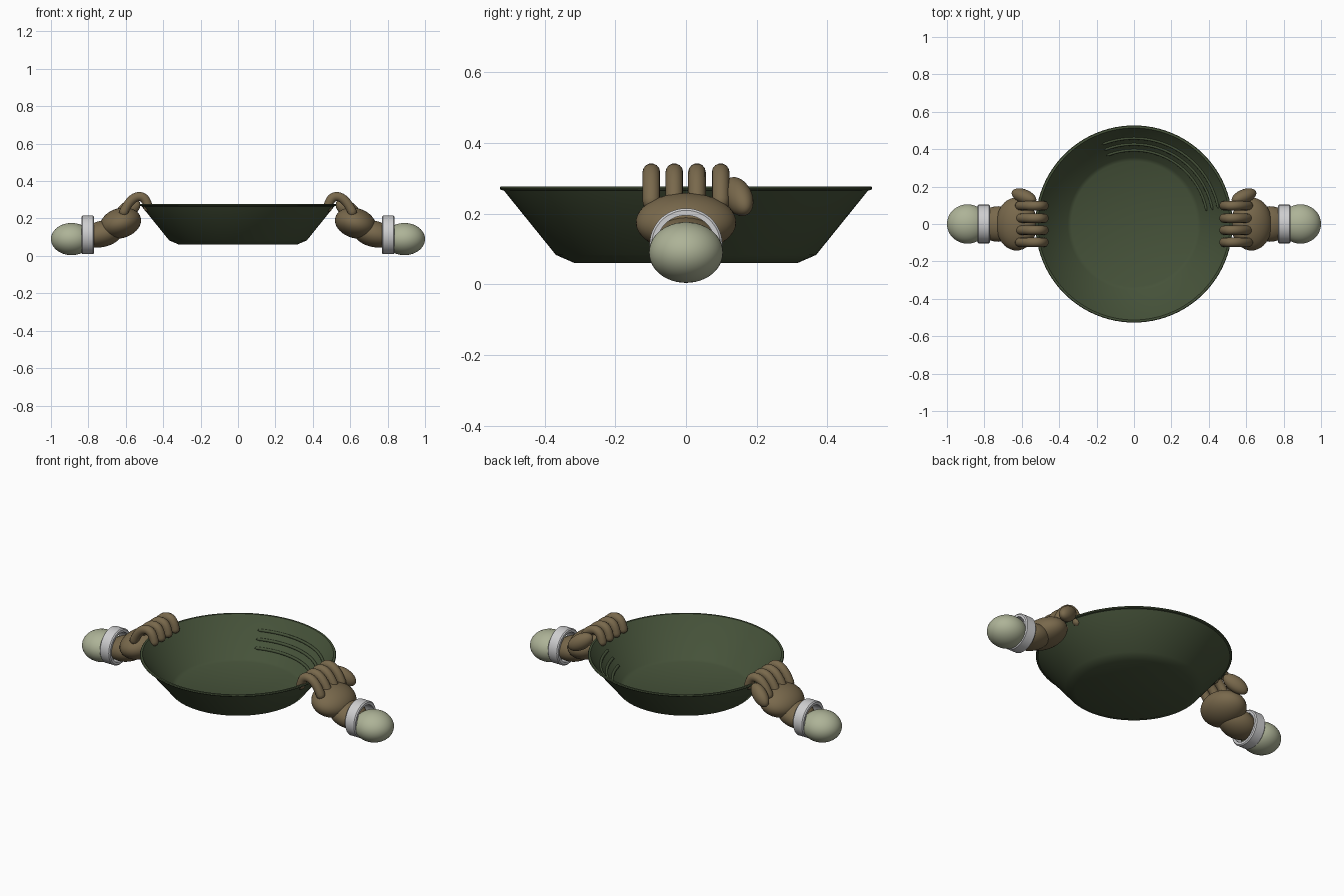
import bpy
import bmesh
from math import cos, sin, pi, radians, sqrt
from mathutils import Vector
from mathutils.geometry import interpolate_bezier

cube = bpy.data.objects.get("Cube")
if cube:
    bpy.data.objects.remove(cube)


def material(name, rgb):
    m = bpy.data.materials.new(name)
    m.use_nodes = True
    m.diffuse_color = (*rgb, 1)
    m.node_tree.nodes["Principled BSDF"].inputs["Base Color"].default_value = (*rgb, 1)
    return m


GREEN = material("dark_green", (0.06, 0.084, 0.041))
BROWN = material("glove_brown", (0.19, 0.14, 0.072))
SLEEVE = material("pale_sage", (0.42, 0.45, 0.31))
CUFF = material("cuff_white", (0.62, 0.62, 0.63))


def finish(obj, mat, angle=35):
    obj.data.materials.append(mat)
    bpy.ops.object.select_all(action="DESELECT")
    obj.select_set(True)
    bpy.context.view_layer.objects.active = obj
    bpy.ops.object.shade_smooth_by_angle(angle=radians(angle))
    return obj


def lathe(name, profile, mat, steps=96, closed=False):
    """Spin a (radius, height) profile around z."""
    bm = bmesh.new()
    verts = [bm.verts.new((r, 0, z)) for r, z in profile]
    pairs = list(zip(verts, verts[1:]))
    if closed:
        pairs.append((verts[-1], verts[0]))
    edges = [bm.edges.new(p) for p in pairs]
    bmesh.ops.spin(bm, geom=verts + edges, axis=(0, 0, 1), cent=(0, 0, 0),
                   steps=steps, angle=2 * pi)
    bmesh.ops.remove_doubles(bm, verts=bm.verts, dist=1e-5)
    bmesh.ops.recalc_face_normals(bm, faces=bm.faces)
    mesh = bpy.data.meshes.new(name)
    bm.to_mesh(mesh)
    bm.free()
    obj = bpy.data.objects.new(name, mesh)
    bpy.context.collection.objects.link(obj)
    return finish(obj, mat)


def ellipsoid(name, center, radii, axis, mat):
    """Ellipsoid whose local x points along axis."""
    bpy.ops.mesh.primitive_uv_sphere_add(segments=40, ring_count=24, location=center)
    obj = bpy.context.object
    obj.name = name
    obj.scale = radii
    obj.rotation_euler = Vector(axis).to_track_quat("X", "Z").to_euler()
    return finish(obj, mat, 60)


def tube(name, points, radius, mat):
    """Round tube with domed ends along a path."""
    curve = bpy.data.curves.new(name, "CURVE")
    curve.dimensions = "3D"
    curve.bevel_depth = radius
    curve.bevel_resolution = 5
    curve.use_fill_caps = True
    spline = curve.splines.new("POLY")
    spline.points.add(len(points) - 1)
    for i, (dot, p) in enumerate(zip(spline.points, points)):
        dot.co = (*p, 1)
        end = min((p - points[0]).length, (p - points[-1]).length) / radius
        dot.radius = sqrt(max(0.02, 1 - (1 - min(1, end)) ** 2))
    obj = bpy.data.objects.new(name, curve)
    bpy.context.collection.objects.link(obj)
    bpy.ops.object.select_all(action="DESELECT")
    obj.select_set(True)
    bpy.context.view_layer.objects.active = obj
    bpy.ops.object.convert(target="MESH")
    return finish(bpy.context.object, mat, 80)


# Shallow pan with a rolled rim
lathe("pan", [(0, 0.06), (0.315, 0.06), (0.368, 0.083), (0.515, 0.265),
              (0.524, 0.267), (0.527, 0.272), (0.524, 0.277), (0.513, 0.277),
              (0.506, 0.268), (0.355, 0.085), (0.335, 0.075), (0, 0.075)], GREEN)

# Raised riffles on part of the inner wall
for n, r in enumerate((0.395, 0.427, 0.459)):
    z = 0.085 + (r - 0.355) * 1.21
    arc = [Vector((r * cos(a), r * sin(a), z))
           for a in (radians(10 + 102 * i / 60) for i in range(61))]
    tube(f"riffle_{n + 1}", arc, 0.008, GREEN)

# Gloved hands gripping the rim
for side, label in ((1, "left"), (-1, "right")):
    def at(x, y, z):
        return Vector((side * x, y, z))

    ellipsoid(f"{label}_sleeve", at(0.89, 0, 0.09), (0.11, 0.105, 0.086),
              (1, 0, 0), SLEEVE)

    cuff = lathe(f"{label}_cuff",
                 [(0.083, -0.034), (0.097, -0.034), (0.103, -0.028),
                  (0.103, 0.028), (0.097, 0.034), (0.083, 0.034)],
                 CUFF, 48, True)
    cuff.location = at(0.803, 0, 0.112)
    cuff.rotation_euler.y = pi / 2

    ellipsoid(f"{label}_wrist", at(0.725, 0, 0.118), (0.115, 0.095, 0.07),
              at(1, 0, -0.25), BROWN)
    ellipsoid(f"{label}_palm", at(0.628, 0, 0.175), (0.112, 0.142, 0.08),
              at(1, 0, -0.3), BROWN)
    ellipsoid(f"{label}_thumb", at(0.588, 0.147, 0.248), (0.077, 0.038, 0.044),
              at(0.75, 0.3, -0.5), BROWN)

    # Fingers arch over the rim
    for n, y in enumerate((0.098, 0.031, -0.033, -0.098)):
        rise = interpolate_bezier(at(0.62, y, 0.21), at(0.60, y, 0.27),
                                  at(0.565, y, 0.317), at(0.528, y, 0.317), 14)
        fall = interpolate_bezier(at(0.528, y, 0.317), at(0.495, y, 0.317),
                                  at(0.484, y, 0.285), at(0.476, y, 0.235), 20)
        tube(f"{label}_finger_{n + 1}", rise + fall[1:], 0.025, BROWN)
